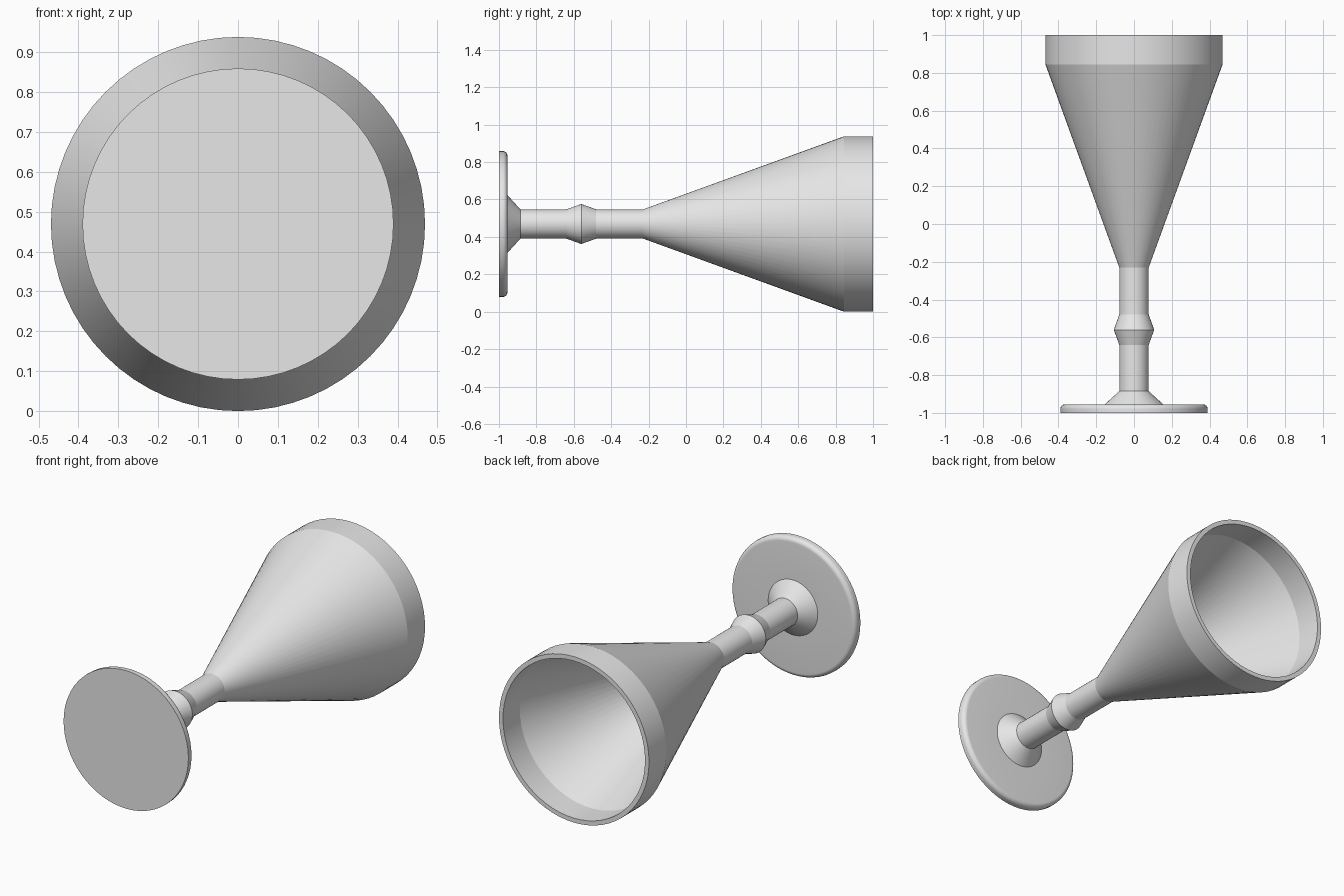
import bpy, bmesh, math
from mathutils import Matrix, Vector

cube = bpy.data.objects.get("Cube")
if cube:
    bpy.data.objects.remove(cube, do_unlink=True)

SIDES = 64
AXIS_HEIGHT = 0.469

grey = bpy.data.materials.new("plain grey")
grey.use_nodes = True
grey.diffuse_color = (0.8, 0.8, 0.8, 1)
grey.node_tree.nodes["Principled BSDF"].inputs["Base Color"].default_value = (0.8, 0.8, 0.8, 1)


def lathe(name, profile):
    """Spin a (radius, y) profile around the horizontal axis."""
    bm = bmesh.new()
    verts = [bm.verts.new((r, y, AXIS_HEIGHT)) for r, y in profile]
    edges = [bm.edges.new(pair) for pair in zip(verts, verts[1:])]
    bmesh.ops.spin(bm, geom=verts + edges, cent=(0, 0, AXIS_HEIGHT), axis=(0, 1, 0),
                   angle=math.tau, steps=SIDES, use_duplicate=False)
    bmesh.ops.remove_doubles(bm, verts=bm.verts, dist=0.0005)
    bmesh.ops.recalc_face_normals(bm, faces=bm.faces)
    mesh = bpy.data.meshes.new(name)
    bm.to_mesh(mesh)
    bm.free()
    mesh.materials.append(grey)
    obj = bpy.data.objects.new(name, mesh)
    bpy.context.collection.objects.link(obj)
    bpy.ops.object.select_all(action='DESELECT')
    obj.select_set(True)
    bpy.context.view_layer.objects.active = obj
    bpy.ops.object.shade_smooth_by_angle(angle=math.radians(15))


# One continuous goblet: foot with a rounded upper edge
round_r = 0.025
foot_edge = [(0.365 + round_r * math.cos(a), -0.98 + round_r * math.sin(a))
             for a in (math.pi / 2 * i / 8 for i in range(9))]
foot = [(0, -1), (0.39, -1)] + foot_edge + [(0.155, -0.955)]

# Stem with a flared base and a ridged collar
stem = [(0.078, -0.885), (0.078, -0.64), (0.107, -0.56), (0.078, -0.48), (0.078, -0.23)]

# Conical bowl with a straight rim, hollow inside
bowl = [(0.469, 0.845), (0.469, 1), (0.444, 1), (0.444, 0.85), (0.053, -0.225), (0, -0.225)]

lathe("goblet", foot + stem + bowl)
